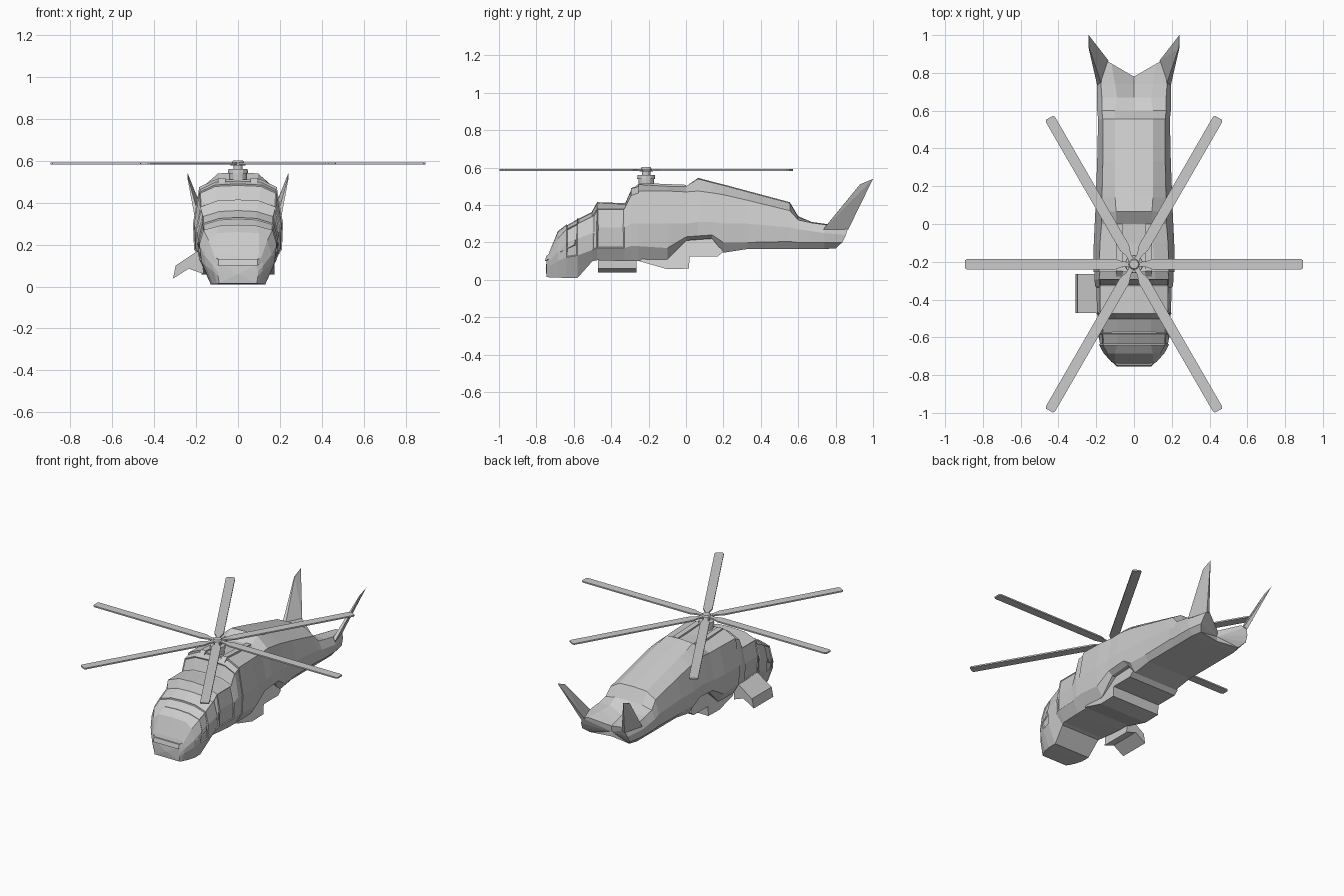
import bpy, bmesh, math
from mathutils import Vector, Matrix

cube = bpy.data.objects.get("Cube")
if cube:
    bpy.data.objects.remove(cube, do_unlink=True)

grey = bpy.data.materials.new("light_grey")
grey.diffuse_color = (0.6, 0.6, 0.6, 1)
grey.use_nodes = True
grey.node_tree.nodes["Principled BSDF"].inputs["Base Color"].default_value = (0.6, 0.6, 0.6, 1)


def finish(name, bm):
    bmesh.ops.recalc_face_normals(bm, faces=bm.faces[:])
    me = bpy.data.meshes.new(name)
    bm.to_mesh(me)
    bm.free()
    me.materials.append(grey)
    ob = bpy.data.objects.new(name, me)
    bpy.context.collection.objects.link(ob)
    return ob


def hull(name, pts):
    bm = bmesh.new()
    for p in pts:
        bm.verts.new(p)
    bmesh.ops.convex_hull(bm, input=bm.verts[:])
    bmesh.ops.dissolve_limit(bm, angle_limit=0.02, verts=bm.verts[:], edges=bm.edges[:])
    return finish(name, bm)


def bridge(bm, a, b, closed=True):
    n = len(a)
    return [bm.faces.new((a[i], a[(i + 1) % n], b[(i + 1) % n], b[i]))
            for i in range(n if closed else n - 1)]


def ring(bm, y, pairs, zc):
    """Symmetric section: pairs run from the belly edge up to the roof edge."""
    ys = y if isinstance(y, (list, tuple)) else [y] * (len(pairs) + 2)
    half = [(w, ys[i + 1], z) for i, (z, w) in enumerate(pairs)]
    pts = [(0, ys[0], pairs[0][0])] + half + [(0, ys[-1], zc)]
    pts += [(-x, yy, z) for x, yy, z in reversed(half)]
    return [bm.verts.new(p) for p in pts]


def loft(bm, sections, front, back):
    rings = [ring(bm, *s) for s in sections]
    bands = [bridge(bm, a, b) for a, b in zip(rings, rings[1:])]
    for r, centre in ((rings[0], front), (rings[-1], back)):
        c = bm.verts.new(centre)
        for i in range(len(r)):
            bm.faces.new((r[i], r[(i + 1) % len(r)], c))
    return bands


# Cockpit: nose, windscreen and crew roof
S = [
    (-.745, [(.015, .09), (.05, .095), (.07, .095), (.10, .09), (.105, .085)], .105),
    (-.73, [(.013, .10), (.07, .115), (.10, .12), (.135, .11), (.15, .10)], .15),
    (-.685, [(.012, .12), (.10, .155), (.15, .16), (.22, .14), (.255, .10)], .26),
    (-.64, [(.01, .13), (.12, .175), (.20, .185), (.27, .165), (.29, .09)], .295),
    (-.58, [(.01, .13), (.13, .185), (.22, .19), (.30, .17), (.325, .09)], .33),
    (-.50, [(.10, .14), (.16, .19), (.25, .195), (.34, .17), (.365, .09)], .37),
    (-.475, [(.105, .15), (.17, .195), (.28, .20), (.38, .18), (.41, .10)], .415),
    (-.33, [(.10, .16), (.17, .20), (.28, .205), (.38, .18), (.405, .10)], .41),
    (-.295, [(.10, .16), (.18, .205), (.30, .21), (.45, .185), (.485, .11)], .49),
    (-.25, [(.10, .16), (.18, .205), (.30, .21), (.465, .18), (.50, .11)], .505),
]
bm = bmesh.new()
bands = loft(bm, S, (0, -.75, .06), (0, -.25, .3))
# Sunken panes: roof strip and side windows, each framed
for band, idx in ((3, (4, 5, 6, 7)), (4, (4, 5, 6, 7)), (7, (4, 5, 6, 7)),
                  (3, (2, 3)), (3, (8, 9)), (5, (2, 3)), (5, (8, 9)), (6, (2, 3)), (6, (8, 9))):
    faces = [bands[band][i] for i in idx]
    bmesh.ops.recalc_face_normals(bm, faces=bm.faces[:])
    bmesh.ops.inset_region(bm, faces=faces, thickness=.006, depth=-.005)
finish("cockpit", bm)

# Main fuselage with the arched cut-out in its lower sides, and the notched tail
F = [
    (-.255, [(.10, .165), (.18, .21), (.30, .215), (.475, .185), (.51, .11)], .512),
    (-.10, [(.11, .165), (.17, .205), (.30, .213), (.475, .18), (.50, .10)], .50),
    (0, [(.21, .17), (.23, .20), (.30, .208), (.47, .172), (.50, .095)], .50),
    (.065, [(.215, .17), (.235, .20), (.31, .205), (.475, .17), (.54, .095)], .545),
    (.14, [(.22, .17), (.24, .20), (.31, .20), (.465, .17), (.52, .10)], .525),
    (.20, [(.145, .16), (.20, .195), (.30, .20), (.455, .168), (.505, .10)], .51),
    (.33, [(.165, .16), (.20, .19), (.30, .195), (.425, .165), (.47, .10)], .475),
    (.555, [(.165, .16), (.205, .19), (.28, .19), (.37, .165), (.41, .10)], .415),
    (.60, [(.165, .16), (.20, .19), (.27, .195), (.32, .17), (.335, .10)], .34),
    (.67, [(.165, .16), (.20, .192), (.26, .197), (.305, .17), (.31, .09)], .27),
    (.74, [(.165, .16), (.20, .19), (.25, .195), (.295, .175), (.30, .10)], .25),
    ([.775, .80, .835, .855, .868, .85, .78],
     [(.168, .145), (.20, .175), (.24, .17), (.285, .155), (.29, .12)], .24),
]
bm = bmesh.new()
loft(bm, F, (0, -.255, .3), (0, .775, .2))
finish("fuselage", bm)

# Belly fairing under the cut-out, wider at its base
belly = [(-.25, .10), (-.10, .057), (.015, .06), (.02, .125), (.17, .125), (.20, .15),
         (.14, .225), (0, .225), (-.12, .20)]
bm = bmesh.new()
sides = [[bm.verts.new((s * (.175 if z < .16 else .14), y, z)) for y, z in belly] for s in (1, -1)]
bridge(bm, *sides)
for side in sides:
    bm.faces.new(side)
finish("belly_fairing", bm)

# Overhanging lip around the nose, under the windscreen
bm = bmesh.new()
path = [(.187, -.60, .185), (.17, -.67, .15), (.092, -.755, .10)]
path += [(-x, y, z) for x, y, z in reversed(path)]
rows = [[bm.verts.new((x * k, y + dy, z + dz)) for x, y, z in path]
        for k, dy, dz in ((1, 0, 0), (1, .008, .028), (.85, .04, .028), (.85, .04, 0))]
for i in range(4):
    bridge(bm, rows[i], rows[(i + 1) % 4], closed=False)
for e in (0, -1):
    bm.faces.new([r[e] for r in rows])
finish("nose_lip", bm)

# Stub wing on one side only
bm = bmesh.new()
wing = [(-.17, .18), (-.20, .165), (-.298, .10), (-.31, .038), (-.235, .085), (-.165, .06)]
ends = [[bm.verts.new((x, y, z)) for x, z in wing] for y in (-.47, -.265)]
bridge(bm, *ends)
for end in ends:
    bm.faces.new(end)
finish("stub_wing", bm)

# Canted tail fins
for s, side in ((1, "left"), (-1, "right")):
    hull(side + "_tail_fin", [(s * x, y, z) for x, y, z in (
        (.195, .735, .27), (.175, .75, .29), (.135, .865, .28), (.158, .868, .27),
        (.24, .93, .51), (.236, .93, .51), (.24, 1.0, .54))])

# Roof ridges either side of the mast
for s, side in ((1, "left"), (-1, "right")):
    hull(side + "_roof_ridge", [(s * x, y, z) for x in (.06, .095) for y, z in (
        (-.28, .49), (-.25, .518), (0, .508), (0, .49))])


# Rotor mast and hub
ROTOR = Vector((0, -.213, 0))
def disc(name, r1, r2, z0, z1):
    bm = bmesh.new()
    bmesh.ops.create_cone(bm, cap_ends=True, segments=12, radius1=r1, radius2=r2, depth=z1 - z0,
                          matrix=Matrix.Translation(ROTOR + Vector((0, 0, (z0 + z1) / 2))))
    return finish(name, bm)


disc("mast_base", .042, .042, .49, .54)
disc("mast_collar", .048, .046, .54, .56)
disc("mast", .022, .022, .55, .59)
disc("rotor_hub", .036, .036, .578, .592)
disc("hub_cap", .03, .024, .59, .602)

# Six blades
outline = [(.02, -.012), (.06, -.014), (.10, -.028), (.885, -.028), (.895, -.02),
           (.895, .02), (.885, .028), (.10, .028), (.06, .014), (.02, .012)]
for k in range(6):
    bm = bmesh.new()
    turn = Matrix.Translation(ROTOR) @ Matrix.Rotation(math.radians(60 * k), 4, 'Z')
    layers = [[bm.verts.new(turn @ Vector((x, y, z))) for x, y in outline] for z in (.583, .592)]
    bridge(bm, *layers)
    for layer in layers:
        bm.faces.new(layer)
    finish("rotor_blade_%d" % (k + 1), bm)
